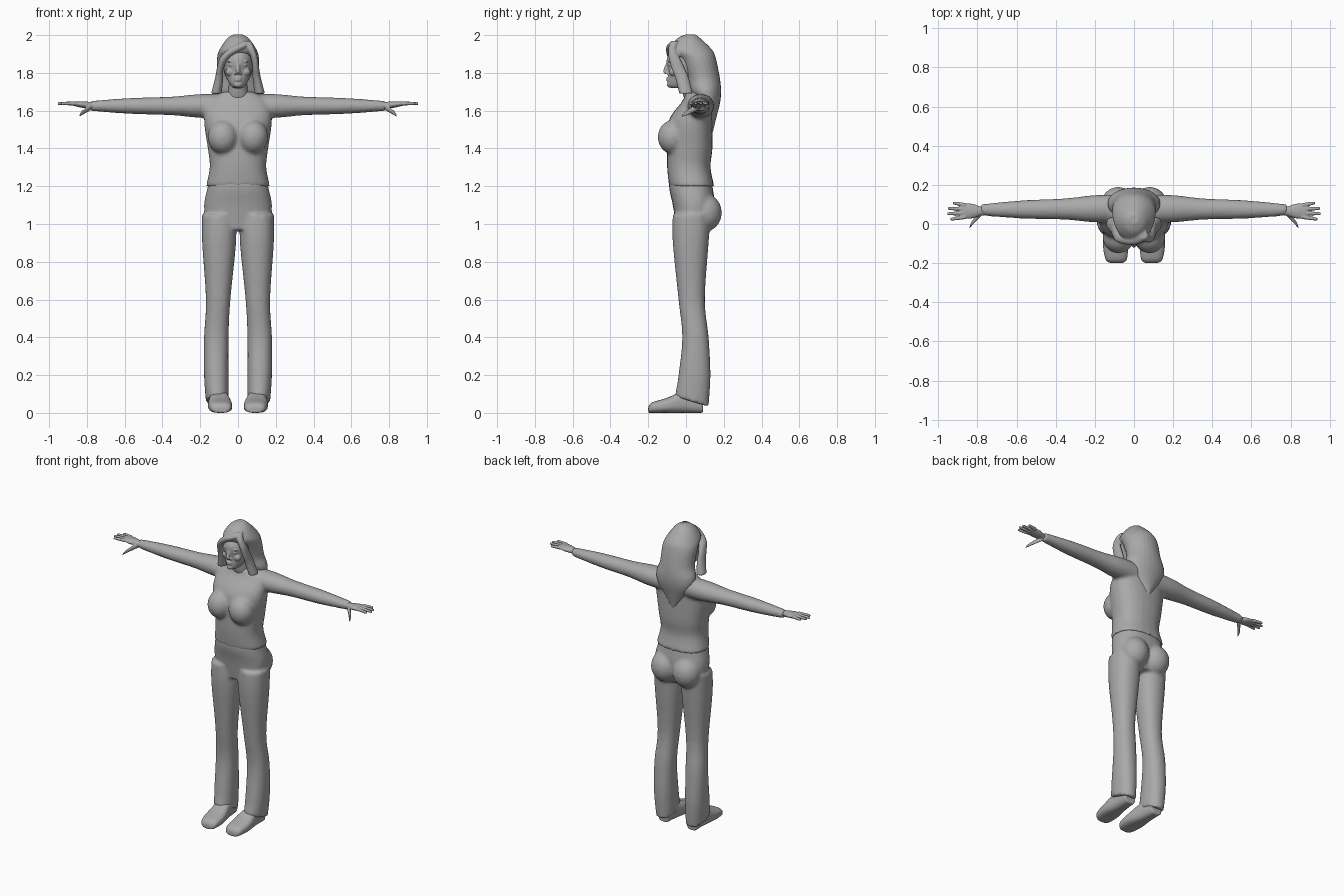
import bpy, bmesh, math
from mathutils import Vector, Matrix

cube = bpy.data.objects.get("Cube")
if cube:
    bpy.data.objects.remove(cube)

COLOUR = (0.4, 0.4, 0.4, 1)
grey = bpy.data.materials.new("plain grey")
grey.use_nodes = True
grey.diffuse_color = COLOUR
grey.node_tree.nodes["Principled BSDF"].inputs["Base Color"].default_value = COLOUR

X, Y, Z = Vector((1, 0, 0)), Vector((0, 1, 0)), Vector((0, 0, 1))
ACROSS = {"x": (Y, Z), "y": (X, Z), "z": (X, Y)}
SIDES = {"left": 1, "right": -1}


def spline(rows, steps=5):
    """Smooth the list of section rows with a Catmull-Rom curve."""
    smooth = []
    for i in range(len(rows) - 1):
        before, after = rows[max(i - 1, 0)], rows[min(i + 2, len(rows) - 1)]
        for step in range(steps):
            t = step / steps
            smooth.append([b + t / 2 * (c - a + t * (2 * a - 5 * b + 4 * c - d
                           + t * (3 * (b - c) + d - a)))
                           for a, b, c, d in zip(before, rows[i], rows[i + 1], after)])
    return smooth + [rows[-1]]


def loft(bm, rows, axis="z", power=1, sides=24):
    """Skin sections given as centre x, y, z and two radii across the axis."""
    u, v = ACROSS[axis]
    rings = []
    for x, y, z, ru, rv in spline(rows):
        ring = []
        for k in range(sides):
            angle = math.tau * k / sides
            c, s = math.cos(angle), math.sin(angle)
            along_u = math.copysign(abs(c) ** power, c) * ru
            along_v = math.copysign(abs(s) ** power, s) * rv
            ring.append(bm.verts.new(Vector((x, y, z)) + u * along_u + v * along_v))
        rings.append(ring)
    for low, high in zip(rings, rings[1:]):
        for k in range(sides):
            n = (k + 1) % sides
            bm.faces.new((low[k], low[n], high[n], high[k]))
    bm.faces.new(rings[0][::-1])
    bm.faces.new(rings[-1])


def stack(bm, rows, power=1):
    """Upright central loft from height, front y, back y and half width."""
    loft(bm, [(0, (front + back) / 2, z, half, (back - front) / 2)
              for z, front, back, half in rows], power=power)


def ball(bm, centre, radii):
    place = Matrix.Translation(centre) @ Matrix.Diagonal((*radii, 1))
    bmesh.ops.create_uvsphere(bm, u_segments=24, v_segments=16, radius=1, matrix=place)


def finish(bm, name, voxel, smooth):
    """Fuse the overlapping volumes into one soft skin."""
    bmesh.ops.recalc_face_normals(bm, faces=bm.faces)
    mesh = bpy.data.meshes.new(name)
    bm.to_mesh(mesh)
    bm.free()
    mesh.materials.append(grey)
    obj = bpy.data.objects.new(name, mesh)
    bpy.context.collection.objects.link(obj)
    fuse = obj.modifiers.new("fuse", "REMESH")
    fuse.mode = "VOXEL"
    fuse.voxel_size = voxel
    fuse.use_smooth_shade = True
    soften = obj.modifiers.new("soften", "SMOOTH")
    soften.factor = 0.5
    soften.iterations = smooth


# Jacket: torso, bust and sleeves
bm = bmesh.new()
stack(bm, [(1.2, -.09, .15, .17), (1.3, -.1, .13, .15), (1.4, -.1, .14, .16),
           (1.55, -.09, .14, .18), (1.65, -.02, .14, .16), (1.7, 0, .11, .08)], power=.85)
for side in SIDES.values():
    ball(bm, (side * .08, -.07, 1.46), (.08, .08, .09))
    sleeve = (.06, .07), (.2, .07), (.35, .055), (.55, .048), (.7, .037), (.78, .029)
    loft(bm, [(side * x, .08 - x / 100, 1.625, r, r * .9) for x, r in sleeve], axis="x")
finish(bm, "jacket", voxel=.01, smooth=7)

# Trousers: hips, seat and flared legs with slanting hems
HEM, SLANT_TOP = .06, .16
bm = bmesh.new()
stack(bm, [(1.3, -.08, .12, .14), (1.2, -.09, .14, .16),
           (1.1, -.07, .15, .18), (.97, -.05, .12, .17)], power=.85)
for side in SIDES.values():
    ball(bm, (side * .08, .1, 1.06), (.09, .09, .1))
    leg = []
    for z, front, back, inner, outer in (
            (1.05, -.07, .13, .01, .19), (.9, -.07, .12, .01, .19), (.6, -.04, .1, .04, .17),
            (.4, -.02, .12, .05, .18), (.2, -.04, .13, .05, .18), (HEM, -.06, .12, .05, .17)):
        leg.append((side * (inner + outer) / 2, (front + back) / 2, z,
                    (outer - inner) / 2, (back - front) / 2))
    loft(bm, leg, power=.9)
for vert in bm.verts:
    drop = max(SLANT_TOP - vert.co.z, 0) / (SLANT_TOP - HEM)
    vert.co.z -= drop * (vert.co.y - .03) * .3
finish(bm, "trousers", voxel=.01, smooth=6)

# Shoes: flat soles and rounded toes
for name, side in SIDES.items():
    bm = bmesh.new()
    shoe = (-.2, .03, .03), (-.18, .055, .055), (-.1, .064, .08), (0, .05, .12), (.09, .04, .1)
    loft(bm, [(side * (.1 + y / 20), y, height / 2, half, height / 2)
              for y, half, height in shoe], axis="y", power=.75)
    finish(bm, name + "_shoe", voxel=.006, smooth=2)

# Hands: wrist and palm, four spread fingers, thumb
for name, side in SIDES.items():
    bm = bmesh.new()
    palm = (.74, .022, .018), (.78, .023, .018), (.83, .038, .017), (.88, .038, .01)
    loft(bm, [(side * x, .066, 1.55 + x / 10, wide, thick) for x, wide, thick in palm], axis="x")
    for finger in range(4):
        offset = 1.5 - finger
        tip = .955 - (finger - 1.7) ** 2 / 100
        knuckle = (side * .86, .066 + offset * .02, 1.638, .011, .011)
        pad = (side * (tip - .01), .066 + offset * .027, 1.638, .008, .008)
        end = (side * tip, .066 + offset * .027, 1.636, .004, .004)
        loft(bm, [knuckle, pad, end], axis="x")
    thumb = (.78, .06, .018), (.81, .025, .014), (.83, 0, .011), (.84, -.02, .006)
    loft(bm, [(side * x, y, 1.584 + y * .6, r, r) for x, y, r in thumb], axis="x")
    finish(bm, name + "_hand", voxel=.0035, smooth=3)

# Head: skull, neck, nose, lips, chin, eyes, brows and cheeks
bm = bmesh.new()
stack(bm, [(1.72, -.08, -.02, .025), (1.74, -.097, .02, .044), (1.8, -.095, .1, .072),
           (1.88, -.1, .12, .08), (1.96, -.04, .09, .05)])
stack(bm, [(1.64, 0, .1, .07), (1.7, -.02, .09, .053), (1.78, -.03, .09, .05)])
loft(bm, [(0, -.092, 1.86, .009, .009), (0, -.108, 1.81, .012, .013), (0, -.1, 1.795, .014, .01)])
for lip in (1.772, 1.761):
    ball(bm, (0, -.093, lip), (.02, .012, .0065))
ball(bm, (0, -.088, 1.737), (.02, .014, .014))
for side in SIDES.values():
    ball(bm, (side * .014, -.097, 1.797), (.007, .008, .007))
    ball(bm, (side * .033, -.082, 1.842), (.016, .012, .006))
    ball(bm, (side * .034, -.082, 1.861), (.023, .014, .005))
    ball(bm, (side * .042, -.067, 1.805), (.024, .022, .022))
finish(bm, "head", voxel=.004, smooth=2)

# Hair: long mass tapering down the back
bm = bmesh.new()
stack(bm, [(2.004, 0, .05, .025), (1.98, -.05, .08, .06), (1.92, -.09, .14, .1),
           (1.87, -.04, .16, .112), (1.77, 0, .18, .113), (1.7, .02, .186, .135),
           (1.64, .06, .18, .12), (1.56, .08, .16, .07), (1.475, .1, .14, .01)])

# Locks swept from an off-centre parting, framing the face
parting = (.05, -.055, 1.97, .02, .022)
fringes = {-1: [(0, -.083, 1.935, .04, .023), (-.07, -.068, 1.88, .026, .03)],
           1: [(.066, -.072, 1.93, .022, .022), (.086, -.062, 1.88, .019, .03)]}
for side, fringe in fringes.items():
    ends = (.095, -.04, 1.82, .018), (.1, -.02, 1.77, .022), (.115, 0, 1.69, .028)
    loft(bm, [parting, *fringe, *((side * x, y, z, r, .036) for x, y, z, r in ends)])
finish(bm, "hair", voxel=.006, smooth=4)
